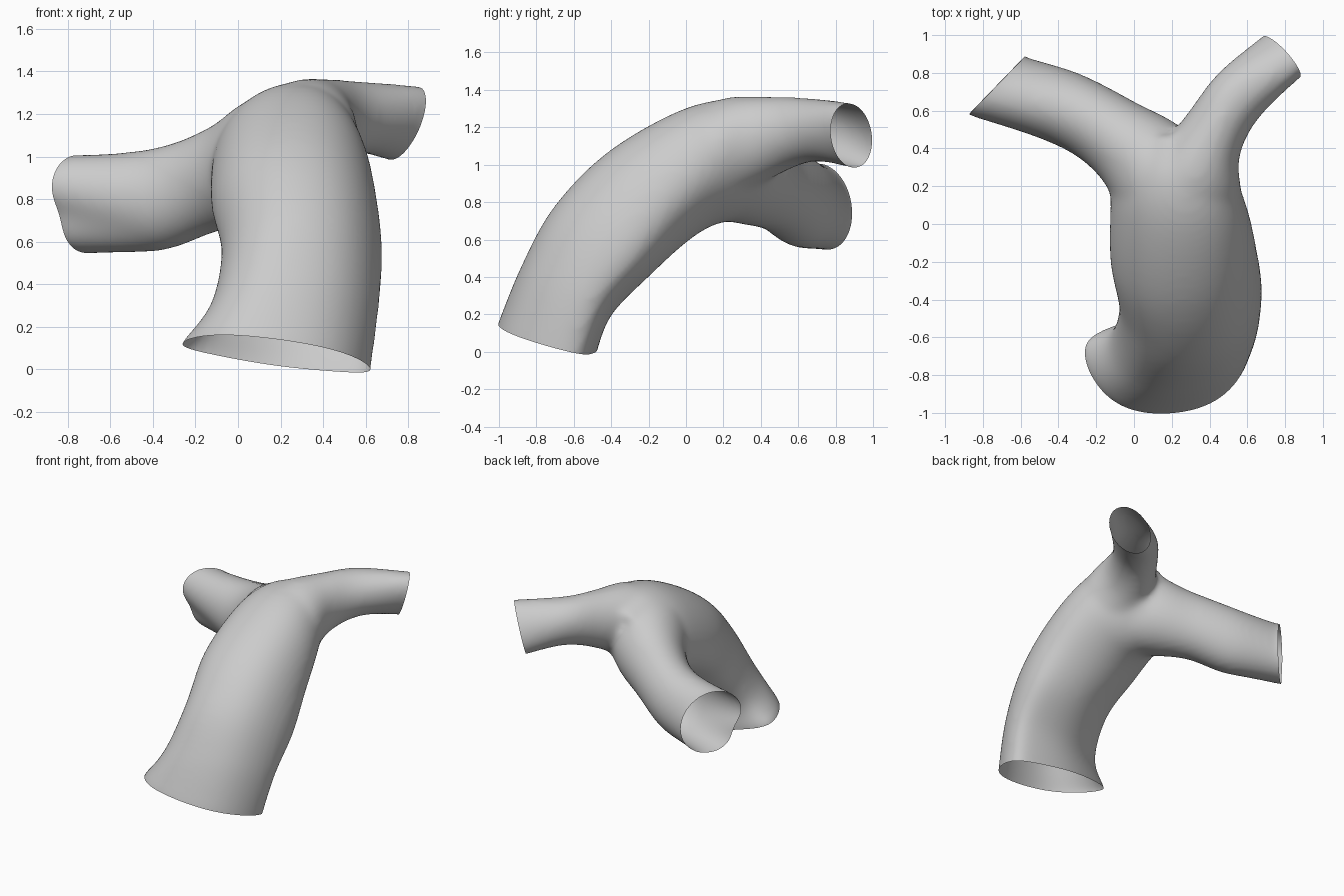
import bpy, bmesh, math
from mathutils import Vector

cube = bpy.data.objects.get("Cube")
if cube:
    bpy.data.objects.remove(cube, do_unlink=True)

SIDES, STEPS, GROW, EXTRA = 40, 6, 1.017, 0.15

# Each section: centre, first half axis, second half axis
trunk = [
    [(0.18, -0.74, 0.08), (0.44, 0.03, -0.06), (0.01, -0.26, 0.06)],
    [(0.265, -0.64, 0.325), (0.39, 0.05, 0), (0, -0.235, 0.125)],
    [(0.30, -0.45, 0.59), (0.372, 0.05, 0), (0, -0.25, 0.18)],
    [(0.263, -0.21, 0.825), (0.382, 0.02, 0.01), (0, -0.21, 0.235)],
    [(0.24, 0.05, 0.98), (0.36, 0, 0.03), (0, -0.09, 0.30)],
    [(0.21, 0.26, 1.03), (0.31, 0, 0.06), (0, -0.02, 0.305)],
    [(0.19, 0.47, 1.04), (0.16, 0, 0.04), (0, 0, 0.21)],
]
left_branch = [
    [(0.78, 0.885, 1.157), (0.09, -0.11, 0.03), (0.05, 0, 0.171)],
    [(0.55, 0.675, 1.185), (0.10, -0.125, 0), (0, 0, 0.167)],
    [(0.415, 0.46, 1.15), (0.14, -0.11, 0), (0, 0, 0.21)],
    [(0.30, 0.20, 1.06), (0.265, -0.05, 0), (0, 0, 0.29)],
    [(0.26, 0.02, 0.98), (0.28, 0, 0), (0, -0.08, 0.26)],
]
right_branch = [
    [(-0.735, 0.725, 0.775), (0.15, 0.155, -0.08), (0.03, 0.03, 0.215)],
    [(-0.37, 0.615, 0.80), (0.075, 0.18, 0), (0, 0, 0.24)],
    [(-0.11, 0.47, 0.895), (0.11, 0.175, 0), (0, 0, 0.245)],
    [(0.10, 0.29, 0.98), (0.19, 0.18, 0), (0, 0, 0.29)],
    [(0.22, 0.05, 0.98), (0.28, 0.06, 0), (0, -0.06, 0.26)],
]


def spline(a, b, c, d, t):
    return 0.5 * (2 * b + (c - a) * t + (2 * a - 5 * b + 4 * c - d) * t * t
                  + (3 * b - a - 3 * c + d) * t ** 3)


def add_tube(bm, raw, dent=0, bow=0):
    """Closed loft through the sections, run past its open end; returns the cut plane.
    A dent presses in the lower outer side near the open end.
    A bow pulls both edges back, which flattens the underside; it fades along the tube."""
    secs = [[Vector(v) for v in s] for s in raw]
    centre, u, v = secs[0]
    normal = u.cross(v).normalized()
    if normal.dot(centre - secs[1][0]) < 0:
        normal.negate()
    rows = [[centre + normal * EXTRA, u, v]]
    for i in range(len(secs) - 1):
        quad = [secs[max(i - 1, 0)], secs[i], secs[i + 1], secs[min(i + 2, len(secs) - 1)]]
        for k in range(STEPS):
            rows.append([spline(*(q[j] for q in quad), k / STEPS) for j in range(3)])
    rows.append(secs[-1])
    rings = []
    for i, (c, a, b) in enumerate(rows):
        depth = dent * max(0, 1 - max(i - 1, 0) / STEPS)
        pull = bow * (1 - i / len(rows))
        ring = []
        for n in range(SIDES):
            t = math.tau * n / SIDES
            size = GROW * (1 - depth * math.exp(-((t - 1.2 * math.pi) / 0.5) ** 2))
            across, along = math.cos(t), math.sin(t)
            ring.append(bm.verts.new(c + (a * across + b * (along - pull * across ** 4)) * size))
        rings.append(ring)
    faces = [bm.faces.new(rings[0]), bm.faces.new(rings[-1][::-1])]
    for lo, hi in zip(rings, rings[1:]):
        for n in range(SIDES):
            m = (n + 1) % SIDES
            faces.append(bm.faces.new((lo[m], lo[n], hi[n], hi[m])))
    bmesh.ops.recalc_face_normals(bm, faces=faces)
    return centre, normal, max(u.length, v.length) + 0.25


# Overlapping closed tubes
mesh = bpy.data.meshes.new("branching_tube")
bm = bmesh.new()
cuts = [add_tube(bm, trunk, bow=0.35), add_tube(bm, left_branch),
        add_tube(bm, right_branch, dent=0.25)]
bm.to_mesh(mesh)
bm.free()
tube = bpy.data.objects.new("branching_tube", mesh)
bpy.context.collection.objects.link(tube)

# Fuse the tubes and soften the junction
remesh = tube.modifiers.new("fuse", 'REMESH')
remesh.mode = 'VOXEL'
remesh.voxel_size = 0.02
soften = tube.modifiers.new("soften", 'SMOOTH')
soften.factor = 0.5
soften.iterations = 20
bpy.context.view_layer.update()
bm = bmesh.new()
bm.from_object(tube, bpy.context.evaluated_depsgraph_get())
tube.modifiers.clear()

# Slice the three ends open
for centre, normal, reach in cuts:
    faces = [f for f in bm.faces if (f.calc_center_median() - centre).length < reach
             and (f.calc_center_median() - centre).dot(normal) > -0.1]
    geom = set(faces)
    for f in faces:
        geom.update(f.edges)
        geom.update(f.verts)
    bmesh.ops.bisect_plane(bm, geom=list(geom), plane_co=centre, plane_no=normal, clear_outer=True)
bm.to_mesh(mesh)
bm.free()

# One plain grey
grey = bpy.data.materials.new("plain_grey")
grey.use_nodes = True
colour = (0.6, 0.6, 0.6, 1)
grey.diffuse_color = colour
grey.node_tree.nodes["Principled BSDF"].inputs["Base Color"].default_value = colour
mesh.materials.clear()
mesh.materials.append(grey)
for p in mesh.polygons:
    p.material_index = 0
    p.use_smooth = True
